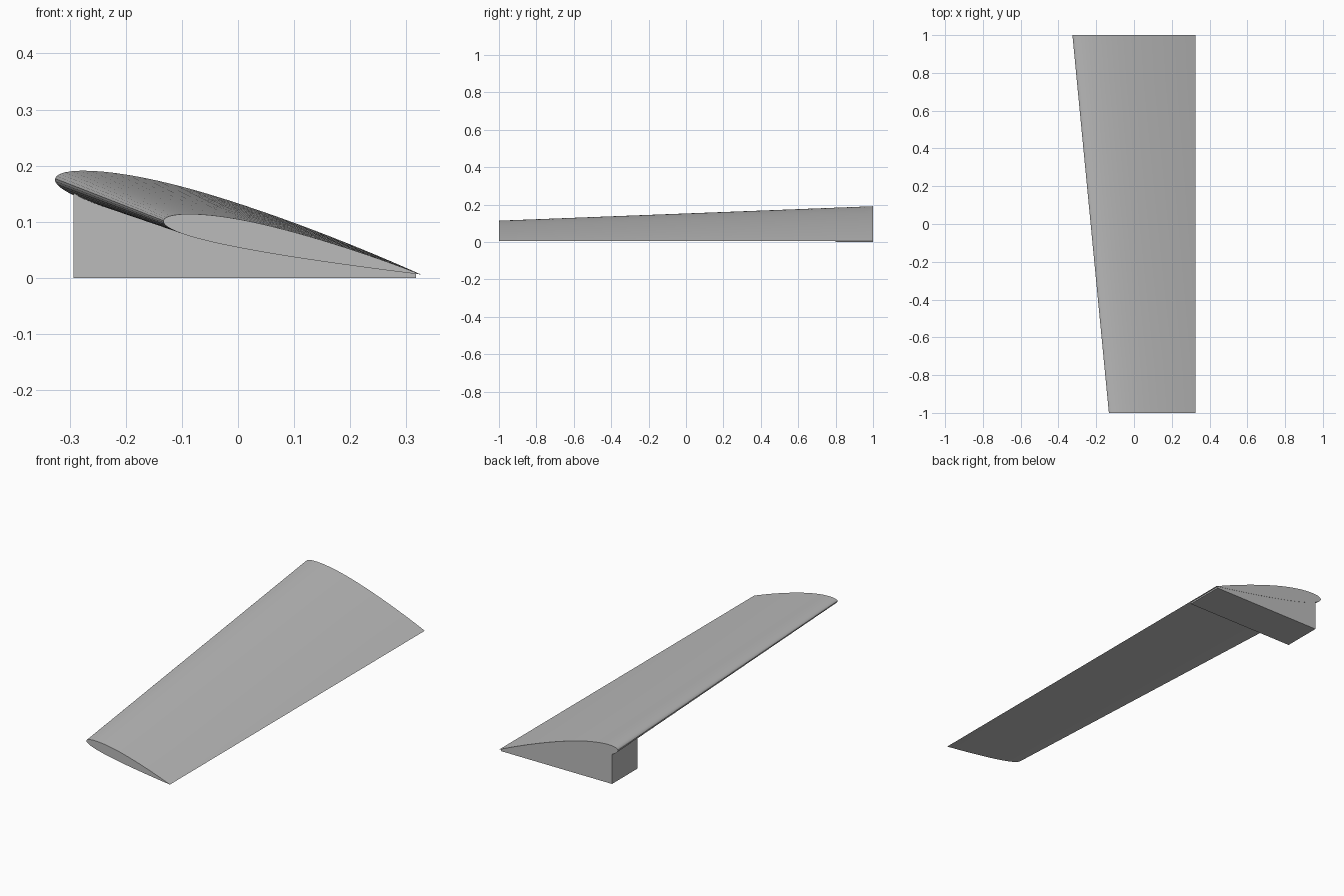
import bpy
import bmesh
import math
from mathutils import Vector

cube = bpy.data.objects.get("Cube")
if cube:
    bpy.data.objects.remove(cube, do_unlink=True)

grey = bpy.data.materials.new("plain grey")
grey.use_nodes = True
grey.diffuse_color = (0.5, 0.5, 0.5, 1)
grey.node_tree.nodes["Principled BSDF"].inputs["Base Color"].default_value = (0.5, 0.5, 0.5, 1)

THICKNESS, CAMBER = 0.106, 0.012
STEPS = 32      # points along each side of the section
STATIONS = 8    # panels along the span
TRAILING = Vector((0.326, 0, 0.006))
ROOT_NOSE = Vector((-0.326, 0, 0.177))
TIP_NOSE = Vector((-0.133, 0, 0.102))


def half_thickness(t):
    return 5 * THICKNESS * (0.2969 * math.sqrt(t) - 0.126 * t - 0.3516 * t**2
                            + 0.2843 * t**3 - 0.1036 * t**4)


def camber_line(t):
    p = 0.4
    if t < p:
        return CAMBER / p**2 * (2 * p * t - t * t)
    return CAMBER / (1 - p)**2 * (1 - 2 * p + 2 * p * t - t * t)


def section(nose, y):
    """Closed airfoil loop: upper side to the nose, then lower side back."""
    chord = TRAILING - nose
    normal = Vector((-chord.z, 0, chord.x))
    loop = []
    for i in range(2 * STEPS):
        t = (1 + math.cos(math.pi * i / STEPS)) / 2
        side = 1 if i <= STEPS else -1
        p = nose + chord * t + normal * (camber_line(t) + side * half_thickness(t))
        loop.append((p.x, y, p.z))
    return loop


def loft(name, loops):
    """Skin a row of matching loops and cap both ends."""
    bm = bmesh.new()
    rings = [[bm.verts.new(co) for co in loop] for loop in loops]
    n = len(rings[0])
    for a, b in zip(rings, rings[1:]):
        for i in range(n):
            j = (i + 1) % n
            bm.faces.new((a[i], a[j], b[j], b[i]))
    bm.faces.new(rings[0])
    bm.faces.new(rings[-1])
    bmesh.ops.recalc_face_normals(bm, faces=bm.faces)
    mesh = bpy.data.meshes.new(name)
    bm.to_mesh(mesh)
    bm.free()
    mesh.materials.append(grey)
    obj = bpy.data.objects.new(name, mesh)
    bpy.context.collection.objects.link(obj)
    return obj


# Tapered, twisted wing blade
blade = loft("wing_blade", [
    section(TIP_NOSE.lerp(ROOT_NOSE, k / STATIONS), -1 + 2 * k / STATIONS)
    for k in range(STATIONS + 1)])
bpy.ops.object.select_all(action='DESELECT')
blade.select_set(True)
bpy.context.view_layer.objects.active = blade
bpy.ops.object.shade_smooth_by_angle(angle=math.radians(35))

# Wedge foot under the root, its top hidden inside the blade
profile = [(-0.293, 0), (0.317, 0), (0.317, 0.008), (-0.293, 0.16)]
loft("root_wedge", [[(x, y, z) for x, z in profile] for y in (0.8, 0.999)])
